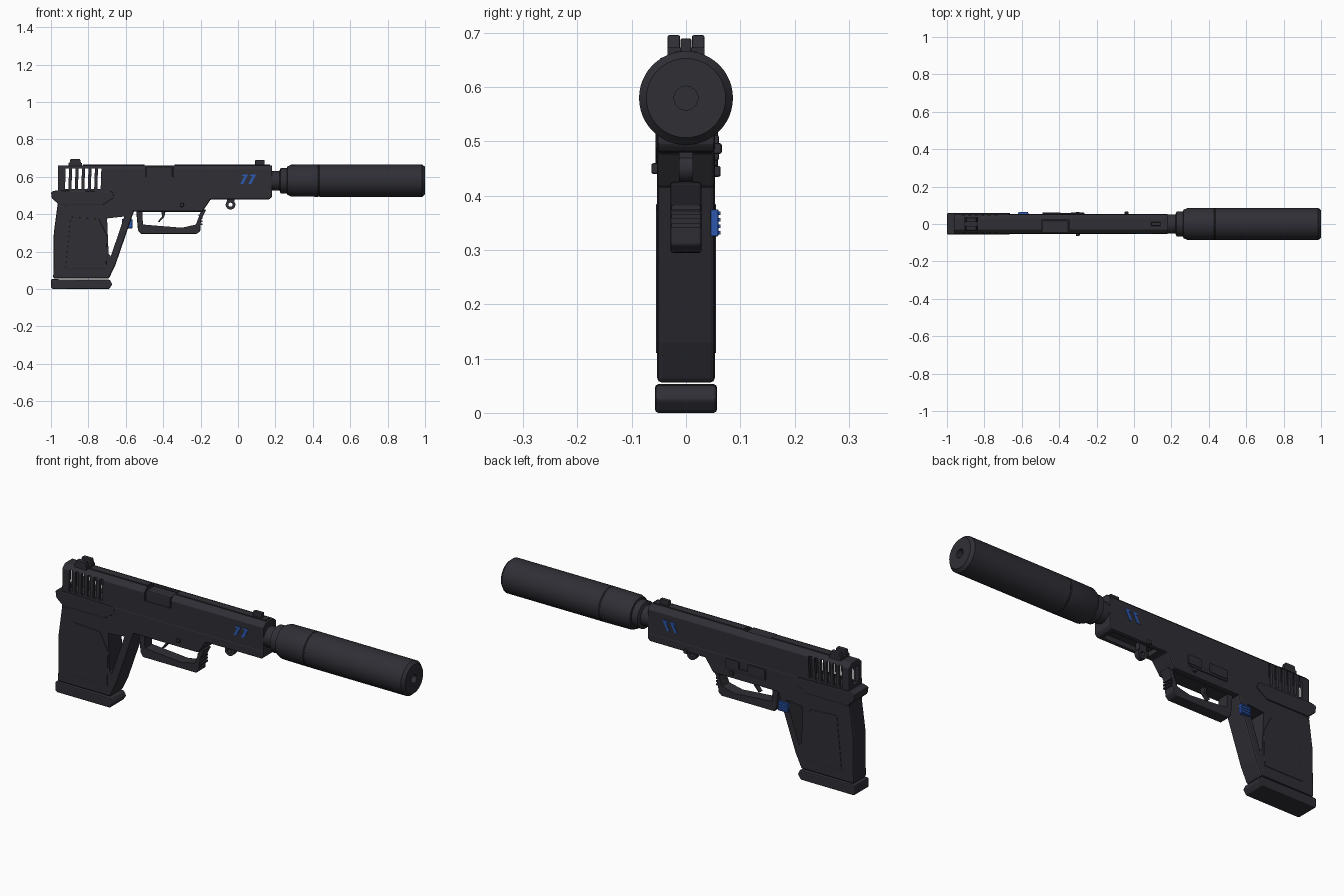
import bpy, bmesh, math
from mathutils import Vector

if "Cube" in bpy.data.objects:
    bpy.data.objects.remove(bpy.data.objects["Cube"], do_unlink=True)


def material(name, rgb, rough=0.6):
    m = bpy.data.materials.new(name)
    m.use_nodes = True
    m.diffuse_color = (*rgb, 1)
    b = m.node_tree.nodes["Principled BSDF"]
    b.inputs["Base Color"].default_value = (*rgb, 1)
    b.inputs["Roughness"].default_value = rough
    return m


DARK = material("charcoal", (0.028, 0.028, 0.036))
BLUE = material("blue", (0.025, 0.095, 0.42))


def apply(ob, mod):
    bpy.ops.object.select_all(action="DESELECT")
    bpy.context.view_layer.objects.active = ob
    ob.select_set(True)
    bpy.ops.object.modifier_apply(modifier=mod.name)


def finish(name, bm, mat, bevel=0):
    bmesh.ops.recalc_face_normals(bm, faces=bm.faces)
    me = bpy.data.meshes.new(name)
    bm.to_mesh(me)
    bm.free()
    me.materials.append(mat)
    ob = bpy.data.objects.new(name, me)
    bpy.context.collection.objects.link(ob)
    if bevel:
        mod = ob.modifiers.new("bevel", "BEVEL")
        mod.width, mod.segments = bevel, 2
        mod.limit_method, mod.angle_limit = "ANGLE", math.radians(30)
        apply(ob, mod)
    return ob


def extrude(name, pts, depth, mat=DARK, bevel=0):
    """Extrude a closed 3D outline along a vector."""
    bm = bmesh.new()
    f = bm.faces.new([bm.verts.new(p) for p in pts])
    g = bmesh.ops.extrude_face_region(bm, geom=[f])
    bmesh.ops.translate(bm, vec=depth, verts=[v for v in g["geom"] if isinstance(v, bmesh.types.BMVert)])
    return finish(name, bm, mat, bevel)


def side(name, xz, y0, y1, mat=DARK, bevel=0):
    """Side outline in x, z extruded across y."""
    return extrude(name, [(x, y0, z) for x, z in xz], Vector((0, y1 - y0, 0)), mat, bevel)


def box(name, x0, x1, y0, y1, z0, z1, mat=DARK, bevel=0):
    return side(name, [(x0, z0), (x1, z0), (x1, z1), (x0, z1)], y0, y1, mat, bevel)


def cut(ob, cutter):
    mod = ob.modifiers.new("cut", "BOOLEAN")
    mod.operation, mod.solver, mod.object = "DIFFERENCE", "EXACT", cutter
    apply(ob, mod)
    bpy.data.objects.remove(cutter, do_unlink=True)


def smooth(ob):
    bpy.ops.object.select_all(action="DESELECT")
    bpy.context.view_layer.objects.active = ob
    ob.select_set(True)
    bpy.ops.object.shade_smooth_by_angle(angle=math.radians(30))


def lathe(name, profile, z, n=48):
    """Revolve an (x, radius) profile about the barrel axis."""
    bm = bmesh.new()
    rings = []
    for x, r in profile:
        angles = [2 * math.pi * i / n for i in range(n)]
        rings.append([bm.verts.new((x, r * math.cos(a), z + r * math.sin(a))) for a in angles])
    for a, b in zip(rings, rings[1:]):
        for i in range(n):
            bm.faces.new((a[i], a[(i + 1) % n], b[(i + 1) % n], b[i]))
    bm.faces.new(rings[0])
    bm.faces.new(rings[-1])
    ob = finish(name, bm, DARK)
    smooth(ob)
    return ob


# Slide with chamfered top
section = [(-.052, .515), (.052, .515), (.052, .642), (.03, .662), (-.03, .662), (-.052, .642)]
slide = extrude("slide", [(-.963, y, z) for y, z in section], Vector((1.145, 0, 0)), bevel=.003)
# Hollow rear, rear window and slanted vents
cut(slide, box("cavity", -.945, -.725, -.038, .038, .528, .645))
cut(slide, box("rear_window", -1, -.93, -.026, .026, .545, .632))
for i in range(6):
    x = -.925 + i * .0345
    cut(slide, side("vent", [(x, .535), (x + .018, .535), (x + .022, .645), (x + .004, .645)], -.1, .1))
# Ejection port notch with the barrel block inside
cut(slide, box("port", -.495, -.345, -.1, .022, .602, .7))
box("barrel_block", -.49, -.35, -.049, .018, .59, .655, bevel=.006)
box("top_rib_front", -.34, .17, -.019, .019, .655, .666)
box("top_rib_rear", -.83, -.5, -.019, .019, .655, .666)

# Sights
for s in (-1, 1):
    side("rear_sight_post", [(-.905, .66), (-.835, .66), (-.845, .696), (-.895, .696)],
         s * .011, s * .034, bevel=.003)
box("rear_sight_base", -.905, -.835, -.034, .034, .655, .673)
box("front_sight", .092, .142, -.01, .01, .655, .69, bevel=.003)

# Frame and flared tail
frame = side("frame", [(-.97, .525), (-.965, .44), (-.55, .415), (-.19, .415), (-.145, .48),
                       (.17, .48), (.183, .495), (.183, .525)], -.053, .053, bevel=.006)
cut(frame, box("dust_cover_recess", -.11, .15, -.033, .033, .45, .505))
side("tail_flare", [(-1, .52), (-.995, .485), (-.955, .45), (-.72, .45), (-.66, .49), (-.67, .522), (-.97, .528)],
     -.056, .059, bevel=.006)

# Grip with an open front strap
grip = side("grip", [(-.965, .45), (-.985, .3), (-.988, .056), (-.69, .056), (-.655, .13), (-.555, .42), (-.56, .45)],
            -.053, .053, bevel=.008)
cut(grip, side("grip_gap", [(-.7, .378), (-.608, .388), (-.68, .175), (-.692, .19)], -.1, .1))
for s in (-1, 1):
    side("grip_panel", [(-.895, .385), (-.745, .375), (-.7, .285), (-.705, .11), (-.922, .11)],
         s * .05, s * .0555, bevel=.002)
side("magazine_base", [(-1, .008), (-.99, 0), (-.69, 0), (-.672, .025), (-.685, .05), (-1, .053)],
     -.057, .057, bevel=.006)

# Trigger guard, ridges and trigger
guard = side("trigger_guard", [(-.545, .425), (-.535, .315), (-.52, .295), (-.22, .295), (-.202, .31),
                               (-.198, .37), (-.17, .425)], -.029, .029, bevel=.005)
cut(guard, side("guard_hole", [(-.512, .412), (-.508, .345), (-.3, .328), (-.225, .345), (-.2, .412)], -.1, .1))
for i in range(4):
    z = .342 + i * .016
    box("guard_ridge", -.21, -.189, -.027, .027, z, z + .008)
side("trigger", [(-.415, .43), (-.405, .39), (-.428, .362), (-.42, .358), (-.393, .388), (-.385, .43)],
     -.012, .012, bevel=.003)

# Left side controls
button = box("magazine_button", -.62, -.565, .045, .06, .325, .375, BLUE, .003)
for i in range(4):
    z = .329 + i * .012
    box("button_ridge", -.617, -.568, .058, .064, z, z + .006, BLUE)
for x0, x1 in ((-.49, -.39), (-.34, -.265)):
    box("side_lever", x0, x1, .045, .061, .465, .512, bevel=.004)
box("lever_bar", -.49, -.27, .045, .058, .455, .475, bevel=.003)
for x, y, z in ((-.04, .058, .487), (-.3, .056, .445), (-.3, -.056, .45)):
    box("pin", x - .01, x + .01, y - .008, y + .008, z - .01, z + .01, bevel=.004)

# Hanging ring under the frame
ring = [(-.04 + .026 * math.cos(a), .451 + .026 * math.sin(a))
        for a in [i * math.pi / 12 for i in range(24)]]
loop = side("lanyard_ring", ring, -.013, .013)
hole = [(-.04 + (x + .04) * .42, .451 + (z - .451) * .42) for x, z in ring]
cut(loop, side("ring_hole", hole, -.1, .1))
smooth(loop)
box("ring_mount", -.06, -.02, -.013, .013, .47, .51)

# Slanted stripes on both sides of the slide
for s in (-1, 1):
    for x in (.012, .055):
        side("stripe", [(x, .562), (x + .016, .562), (x + .042, .612), (x + .012, .612), (x + .008, .604),
                        (x + .021, .604)], s * .05, s * .0545, BLUE)

# Suppressor with neck, collar, seam and bore
lathe("suppressor", [(.17, .052), (.222, .052), (.224, .058), (.228, .068), (.262, .068), (.264, .076),
                     (.285, .085), (.428, .0865), (.43, .085), (.434, .085), (.436, .0865), (.985, .0865),
                     (1, .073), (1, .022), (.96, .022)], .58)
